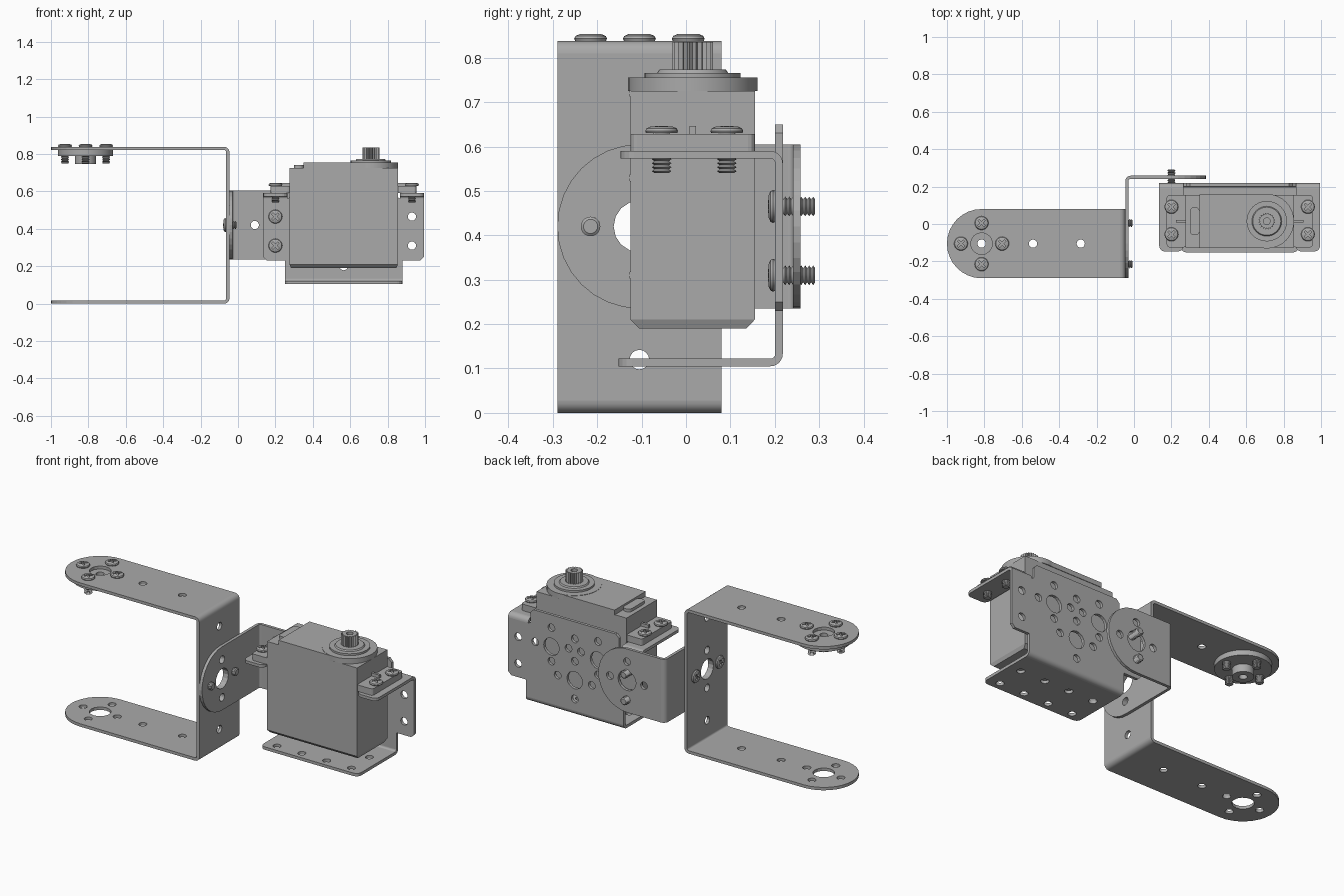
import bpy
import bmesh
from math import sin, cos, pi, radians
from mathutils import Matrix, Vector

old = bpy.data.objects.get("Cube")
if old:
    bpy.data.objects.remove(old)

grey = bpy.data.materials.new("metal_grey")
grey.use_nodes = True
grey.diffuse_color = (0.4, 0.4, 0.4, 1)
grey.node_tree.nodes["Principled BSDF"].inputs["Base Color"].default_value = (0.4, 0.4, 0.4, 1)

T = 0.017            # sheet thickness
BEND = 0.028         # outer bend radius
HOLE, BORE, PITCH = 0.022, 0.058, 0.11
PLANES = {"XY": ("XYZ", (0, 0, 0)), "XZ": ("XZ", (pi / 2, 0, 0)), "YZ": ("YZ", (pi / 2, 0, pi / 2))}


def add(name, mesh, matrix=Matrix()):
    ob = bpy.data.objects.new(name, mesh)
    ob.matrix_world = matrix
    bpy.context.scene.collection.objects.link(ob)
    if not mesh.materials:
        mesh.materials.append(grey)
    return ob


def smooth(mesh):
    mesh.shade_smooth()
    mesh.set_sharp_from_angle(angle=radians(35))


def arc(u, v, r, a0, a1, n=12):
    steps = [radians(a0 + (a1 - a0) * i / n) for i in range(n + 1)]
    return [(u + r * cos(a), v + r * sin(a)) for a in steps]


def rect(u0, v0, u1, v1, r=(0, 0, 0, 0)):
    """Rectangle with corner radii: lower-left, lower-right, upper-right, upper-left."""
    pts = []
    corners = [(u0, v0, 1, 1), (u1, v0, -1, 1), (u1, v1, -1, -1), (u0, v1, 1, -1)]
    for i, (u, v, su, sv) in enumerate(corners):
        q = r[i]
        pts += arc(u + su * q, v + sv * q, q, 180 + 90 * i, 270 + 90 * i, 4) if q else [(u, v)]
    return pts


def ring(u, v):
    """Bore with four small holes around it."""
    spots = [(u + PITCH, v), (u - PITCH, v), (u, v + PITCH), (u, v - PITCH)]
    return [(u, v, BORE)] + [(a, b, HOLE) for a, b in spots]


def plate(name, outline, plane, at, holes=(), thick=T):
    """Flat sheet with holes, centred on the plane coordinate at."""
    curve = bpy.data.curves.new(name, "CURVE")
    curve.dimensions, curve.fill_mode, curve.extrude = "2D", "BOTH", thick / 2
    loops = [outline] + [arc(u, v, r, 0, 360 - 360 / 16, 15) for u, v, r in holes]
    for loop in loops:
        sp = curve.splines.new("POLY")
        sp.points.add(len(loop) - 1)
        for p, (u, v) in zip(sp.points, loop):
            p.co = (u, v, 0, 1)
        sp.use_cyclic_u = True
    temp = bpy.data.objects.new(name + "_temp", curve)
    bpy.context.scene.collection.objects.link(temp)
    deps = bpy.context.evaluated_depsgraph_get()
    mesh = bpy.data.meshes.new_from_object(temp.evaluated_get(deps))
    bpy.data.objects.remove(temp)
    mesh.materials.clear()
    mesh.shade_flat()
    axes = {"XY": ((1, 0, 0), (0, 1, 0), (0, 0, 1)), "XZ": ((1, 0, 0), (0, 0, 1), (0, -1, 0)),
            "YZ": ((0, 1, 0), (0, 0, 1), (1, 0, 0))}[plane]
    rot = Matrix(axes).transposed().to_4x4()
    shift = Vector(axes[2]) * (-at if plane == "XZ" else at)
    return add(name, mesh, Matrix.Translation(shift) @ rot)


def bend(name, u, v, start, plane, lo, hi):
    """Quarter-round sheet fold centred on (u, v)."""
    pts = arc(u, v, BEND, start, start + 90, 6) + arc(u, v, BEND - T, start + 90, start, 6)
    ob = plate(name, pts, plane, (lo + hi) / 2, thick=hi - lo)
    smooth(ob.data)


def box(name, lo, hi, foot=1.0, bevel=0):
    bm = bmesh.new()
    bmesh.ops.create_cube(bm, size=1)
    size, mid = [b - a for a, b in zip(lo, hi)], [(a + b) / 2 for a, b in zip(lo, hi)]
    bmesh.ops.transform(bm, matrix=Matrix.Translation(mid) @ Matrix.Diagonal((*size, 1)), verts=bm.verts)
    if bevel:
        edges = [e for e in bm.edges if abs(e.verts[0].co.z - e.verts[1].co.z) > 1e-5]
        bmesh.ops.bevel(bm, geom=edges, offset=bevel, segments=3, affect="EDGES", profile=0.5)
    mesh = bpy.data.meshes.new(name)
    bm.to_mesh(mesh)
    return add(name, mesh)


def lathe(name, profile, loc, sides=32, closed=False):
    """Turn a (radius, height) profile about z; closed profiles leave a bore."""
    bm = bmesh.new()
    rings = [[bm.verts.new((r * cos(2 * pi * i / sides), r * sin(2 * pi * i / sides), z))
              for i in range(sides)] for r, z in profile]
    pairs = list(zip(rings, rings[1:])) + ([(rings[-1], rings[0])] if closed else [])
    for a, b in pairs:
        for i in range(sides):
            j = (i + 1) % sides
            bm.faces.new((a[i], a[j], b[j], b[i]))
    if not closed:
        bm.faces.new(rings[0])
        bm.faces.new(rings[-1])
    bmesh.ops.recalc_face_normals(bm, faces=bm.faces)
    mesh = bpy.data.meshes.new(name)
    bm.to_mesh(mesh)
    smooth(mesh)
    return add(name, mesh, Matrix.Translation(loc))


screw_meshes = {}


def screw(name, loc, axis, length):
    """Cross-head screw whose head seats at loc and points along axis."""
    if length not in screw_meshes:
        n = round(length / 0.009)
        thread = [(0.016 + 0.006 * (i % 2), -length + length * i / (2 * n)) for i in range(2 * n)]
        head = [(0.018, 0), (0.035, 0), (0.037, 0.005), (0.034, 0.011), (0.025, 0.015), (0.01, 0.016)]
        ob = lathe(name, thread + head, (0, 0, 0), 20)
        for turn in (pi / 4, -pi / 4):
            slot = box("slot_cutter", (-0.023, -0.005, 0.006), (0.023, 0.005, 0.03))
            slot.data.transform(Matrix.Rotation(turn, 4, "Z"))
            slot.hide_render = True
            mod = ob.modifiers.new("slot", "BOOLEAN")
            mod.operation, mod.object, mod.solver = "DIFFERENCE", slot, "EXACT"
        deps = bpy.context.evaluated_depsgraph_get()
        screw_meshes[length] = bpy.data.meshes.new_from_object(ob.evaluated_get(deps))
        for m in list(ob.modifiers):
            bpy.data.objects.remove(m.object)
        bpy.data.objects.remove(ob)
    turn = Vector((0, 0, 1)).rotation_difference(Vector(axis)).to_matrix().to_4x4()
    add(name, screw_meshes[length], Matrix.Translation(loc) @ turn)


# Long U bracket
CY, Y0, Y1, R, WEB = -0.105, -0.29, 0.08, 0.185, -0.046
TOP, MID = 0.838, 0.42
tongue = [(WEB - BEND, Y1)] + arc(-0.815, CY, R, 90, 270, 16) + [(WEB - BEND, Y0)]
arm_holes = ring(-0.815, CY) + [(-0.54, CY, HOLE), (-0.285, CY, HOLE)]
plate("u_bracket_top_arm", tongue, "XY", TOP - T / 2, arm_holes)
plate("u_bracket_bottom_arm", tongue, "XY", T / 2, arm_holes)
plate("u_bracket_web", rect(Y0, BEND, Y1, TOP - BEND), "YZ", WEB - T / 2,
      ring(CY, MID) + [(CY, MID + s * 0.3, HOLE) for s in (-1, 1)])
bend("u_bracket_top_bend", WEB - BEND, TOP - BEND, 0, "XZ", Y0, Y1)
bend("u_bracket_bottom_bend", WEB - BEND, BEND, -90, "XZ", Y0, Y1)

# L bracket joining the U bracket to the servo bracket
LY, LZ0, LZ1 = 0.258, MID - R, MID + R
plate("l_bracket_side", [(LY - BEND, LZ0), (LY - BEND, LZ1)] + arc(CY, MID, R, 90, 270, 16),
      "YZ", WEB + T / 2, ring(CY, MID))
plate("l_bracket_back", [(WEB + BEND, LZ1), (WEB + BEND, LZ0)] + arc(0.2, MID, R, -90, 90, 16),
      "XZ", LY - T / 2, ring(0.2, MID))
bend("l_bracket_bend", WEB + BEND, LY - BEND, 90, "XY", LZ0, LZ1)

# Servo bracket: back plate, lower flange and two mounting wings
CX, PY, FLOOR, SHELF = 0.565, 0.218, 0.105, 0.59
half = [(0.315, FLOOR + BEND), (0.315, 0.23), (0.41, 0.23), (0.43, 0.25), (0.43, SHELF - BEND),
        (0.3, SHELF - BEND), (0.285, 0.57), (0.285, 0.63), (0.265, 0.65)]
outline = [(CX + u, v) for u, v in half] + [(CX - u, v) for u, v in reversed(half)]
back_holes = [(CX, 0.31, 0.05), (CX, 0.2, HOLE), (CX, 0.42, HOLE), (CX, 0.55, HOLE)]
for s in (-1, 1):
    back_holes.append((CX + s * 0.15, 0.465, 0.05))
    back_holes += [(CX + s * u, v, HOLE) for u, v in
                   ((0.11, 0.31), (0.255, 0.465), (0.04, 0.485), (0.15, 0.575),
                    (0.15, 0.38), (0.365, 0.31), (0.365, 0.465))]
plate("servo_bracket_back", outline, "XZ", PY - T / 2, back_holes)
plate("servo_bracket_floor", rect(CX - 0.315, -0.152, CX + 0.315, PY - BEND, (0.03, 0.03, 0, 0)),
      "XY", FLOOR + T / 2,
      [(CX + u, v, HOLE) for u in (-0.24, -0.08, 0.08, 0.24) for v in (-0.105, 0.06)])
bend("servo_bracket_floor_bend", PY - BEND, FLOOR + BEND, -90, "YZ", CX - 0.315, CX + 0.315)
for side, s in (("right", -1), ("left", 1)):
    x0, x1 = sorted((CX + s * 0.43, CX + s * 0.3))
    plate(side + "_wing", rect(x0, -0.147, x1, PY - BEND, (0.03, 0.03, 0, 0)), "XY", SHELF - T / 2)
    bend(side + "_wing_bend", PY - BEND, SHELF - BEND, 0, "YZ", x0, x1)
    # Servo ears with stiffening ribs and fixing screws
    e0, e1 = sorted((CX + s * 0.39, CX + s * 0.285))
    box(side + "_ear", (e0, -0.125, SHELF), (e1, 0.155, 0.628), bevel=0.015)
    r0, r1 = sorted((CX + s * 0.34, CX + s * 0.285))
    box(side + "_ear_rib", (r0, 0.008, 0.628), (r1, 0.022, 0.646))
    for y in (-0.055, 0.092):
        screw(side + "_ear_screw", (CX + s * 0.365, y, 0.63), (0, 0, 1), 0.09)

# Servo body with chamfered foot
case = box("servo_body", (0.275, -0.125, 0.21), (0.855, 0.155, 0.725))
foot = box("servo_foot", (0.275, -0.125, 0.19), (0.855, 0.155, 0.21))
for v in foot.data.vertices:
    if v.co.z < 0.2:
        v.co = (CX + (v.co.x - CX) * 0.97, 0.015 + (v.co.y - 0.015) * 0.86, v.co.z)
box("servo_lid", (0.35, -0.128, 0.725), (0.72, 0.158, 0.753))
box("servo_cable_step", (0.3, -0.06, 0.725), (0.35, 0.09, 0.742), bevel=0.02)

# Output stage and splined shaft
SHAFT = (0.71, 0.015, 0)
lathe("gear_cover", [(0.146, 0.725), (0.146, 0.755), (0.108, 0.755), (0.108, 0.766), (0.08, 0.766), (0.075, 0.773)], SHAFT)
teeth = [(SHAFT[0] + r * cos(a), SHAFT[1] + r * sin(a)) for i in range(40)
         for r, a in [(0.046 if i % 2 else 0.037, 2 * pi * i / 40)]]
plate("splined_shaft", teeth, "XY", 0.803, [(SHAFT[0], SHAFT[1], 0.018)], 0.064)

# Round horn under the upper arm
lathe("servo_horn", [(0.022, 0.745), (0.057, 0.745), (0.057, 0.79), (0.148, 0.79), (0.148, 0.82), (0.022, 0.82)],
      (-0.815, CY, 0), closed=True)
for dx, dy in ((1, 0), (-1, 0), (0, 1), (0, -1)):
    screw("horn_screw", (-0.815 + dx * PITCH, CY + dy * PITCH, TOP), (0, 0, 1), 0.09)

# Screws joining the brackets
for s in (-1, 1):
    screw("web_screw", (WEB - T, CY + s * PITCH, MID), (-1, 0, 0), 0.054)
for z in (0.31, 0.465):
    screw("link_screw", (0.2, PY - T, z), (0, -1, 0), 0.09)
